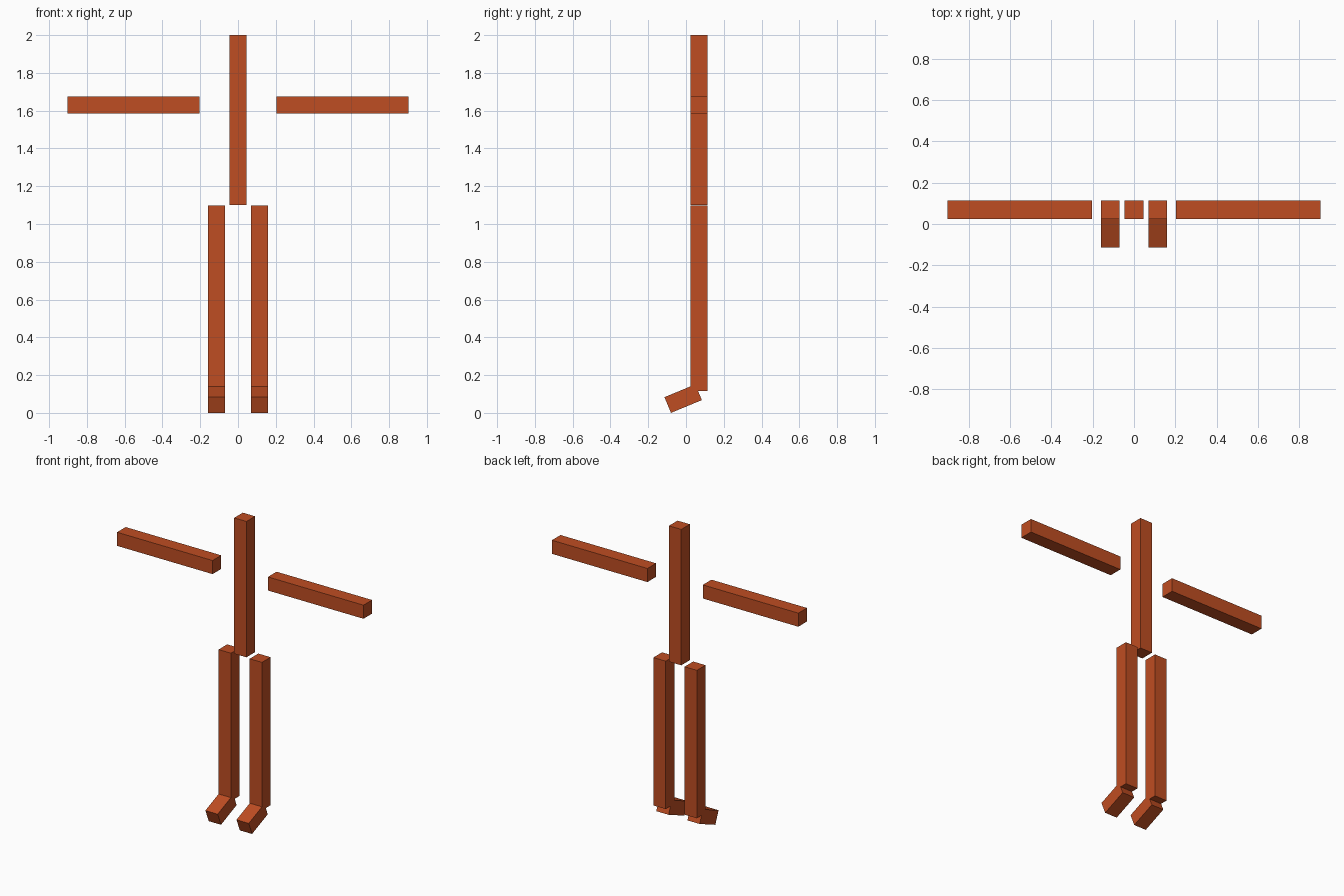
import bpy
from math import radians

if "Cube" in bpy.data.objects:
    bpy.data.objects.remove(bpy.data.objects["Cube"])

# Single rust-orange material
rust = bpy.data.materials.new("rust_orange")
rust.diffuse_color = (0.52, 0.075, 0.016, 1.0)
rust.use_nodes = True
rust.node_tree.nodes["Principled BSDF"].inputs["Base Color"].default_value = rust.diffuse_color

T = 0.09    # bar thickness
Y = 0.069   # depth of the body plane


def bar(name, center, size, tilt=0.0):
    """Square bar, optionally tilted about the x axis."""
    bpy.ops.mesh.primitive_cube_add(size=1, location=center)
    ob = bpy.context.object
    ob.name = name
    ob.scale = size
    bpy.ops.object.transform_apply(location=False, rotation=False, scale=True)
    ob.rotation_euler.x = tilt
    ob.data.materials.append(rust)
    return ob


# Upright torso
bar("torso", (0, Y, 1.55), (T, T, 0.90))

# Mirrored limbs
for side, s in (("left", 1), ("right", -1)):
    bar(side + "_arm", (s * 0.553, Y, 1.63), (0.70, T, T))
    bar(side + "_leg", (s * 0.114, Y, 0.607), (T, T, 0.98))
    # foot slopes down towards the front
    bar(side + "_foot", (s * 0.114, -0.015, 0.0755), (T, 0.177, T), radians(22.5))
